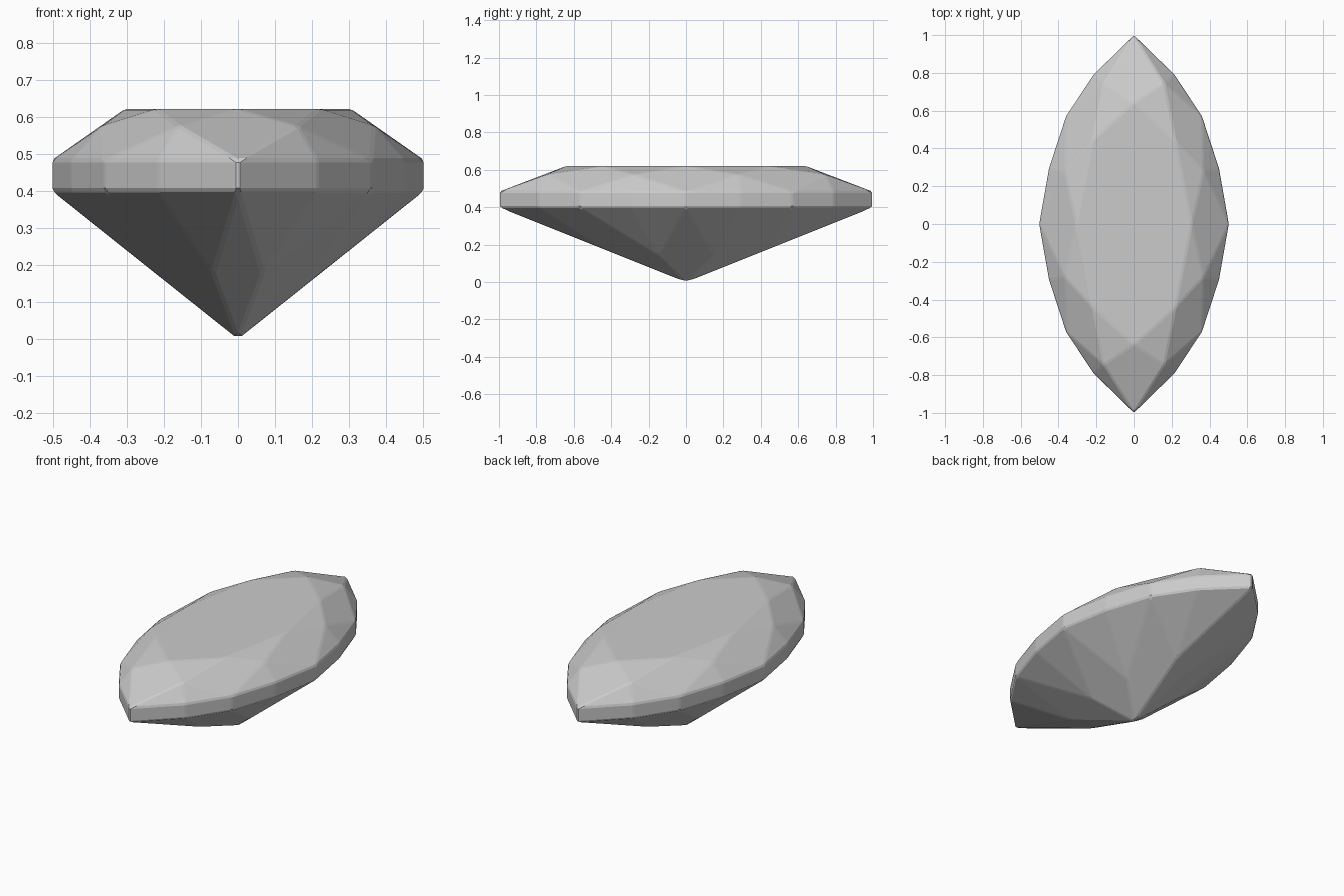
import bpy, bmesh

if "Cube" in bpy.data.objects:
    bpy.data.objects.remove(bpy.data.objects["Cube"])

# Quarter profiles (x, y, z), from the side point (+x) round to the tip (+y)
GIRDLE = [(0.502, 0), (0.45, 0.295), (0.36, 0.57), (0.215, 0.79), (0, 1.0)]
TABLE = [(0.305, 0), (0.22, 0.44), (0, 0.64)]            # even steps
CROWN = [(0.367, 0.28, 0.575), (0.16, 0.745, 0.575)]     # odd steps
PAVILION = [(0.175, 0.145, 0.14), (0.067, 0.44, 0.176)]  # odd steps

bm = bmesh.new()


def ring(quarter, shared_ends):
    """Mirror a quarter outline into a full closed ring of vertices."""
    flip = lambda pts, sx, sy: [(sx * p[0], sy * p[1], p[2]) for p in pts]
    if shared_ends:
        half = quarter + flip(quarter[-2::-1], -1, 1)
        full = half + flip(half[-2:0:-1], 1, -1)
    else:
        half = quarter + flip(quarter[::-1], -1, 1)
        full = half + flip(half[::-1], 1, -1)
    return [bm.verts.new(p) for p in full]


top = ring([(x, y, 0.483) for x, y in GIRDLE], True)
low = ring([(x, y, 0.40) for x, y in GIRDLE], True)
table = ring([(x, y, 0.621) for x, y in TABLE], True)
crown = ring(CROWN, False)
pav = ring(PAVILION, False)
culet = bm.verts.new((0, 0, 0))

# Table and girdle band
bm.faces.new(table)
for i in range(16):
    j = (i + 1) % 16
    bm.faces.new((low[i], low[j], top[j], top[i]))

for k in range(8):
    n, a, b, c = (k + 1) % 8, 2 * k, 2 * k + 1, (2 * k + 2) % 16
    # Crown: star, upper girdle pair, kite
    bm.faces.new((table[k], crown[k], table[n]))
    bm.faces.new((top[a], top[b], crown[k]))
    bm.faces.new((top[b], top[c], crown[k]))
    bm.faces.new((table[k], crown[k - 1], top[a], crown[k]))
    # Pavilion: lower girdle pair, main kite
    bm.faces.new((low[b], low[a], pav[k]))
    bm.faces.new((low[c], low[b], pav[k]))
    bm.faces.new((culet, pav[k], low[a], pav[k - 1]))

bmesh.ops.recalc_face_normals(bm, faces=bm.faces[:])
mesh = bpy.data.meshes.new("marquise_gem")
bm.to_mesh(mesh)
bm.free()
gem = bpy.data.objects.new("marquise_gem", mesh)
bpy.context.collection.objects.link(gem)

# Narrow chamfer along every facet edge
bev = gem.modifiers.new("facet_chamfer", 'BEVEL')
bev.width = 0.007
bev.segments = 1
bev.limit_method = 'NONE'
bev.use_clamp_overlap = True
